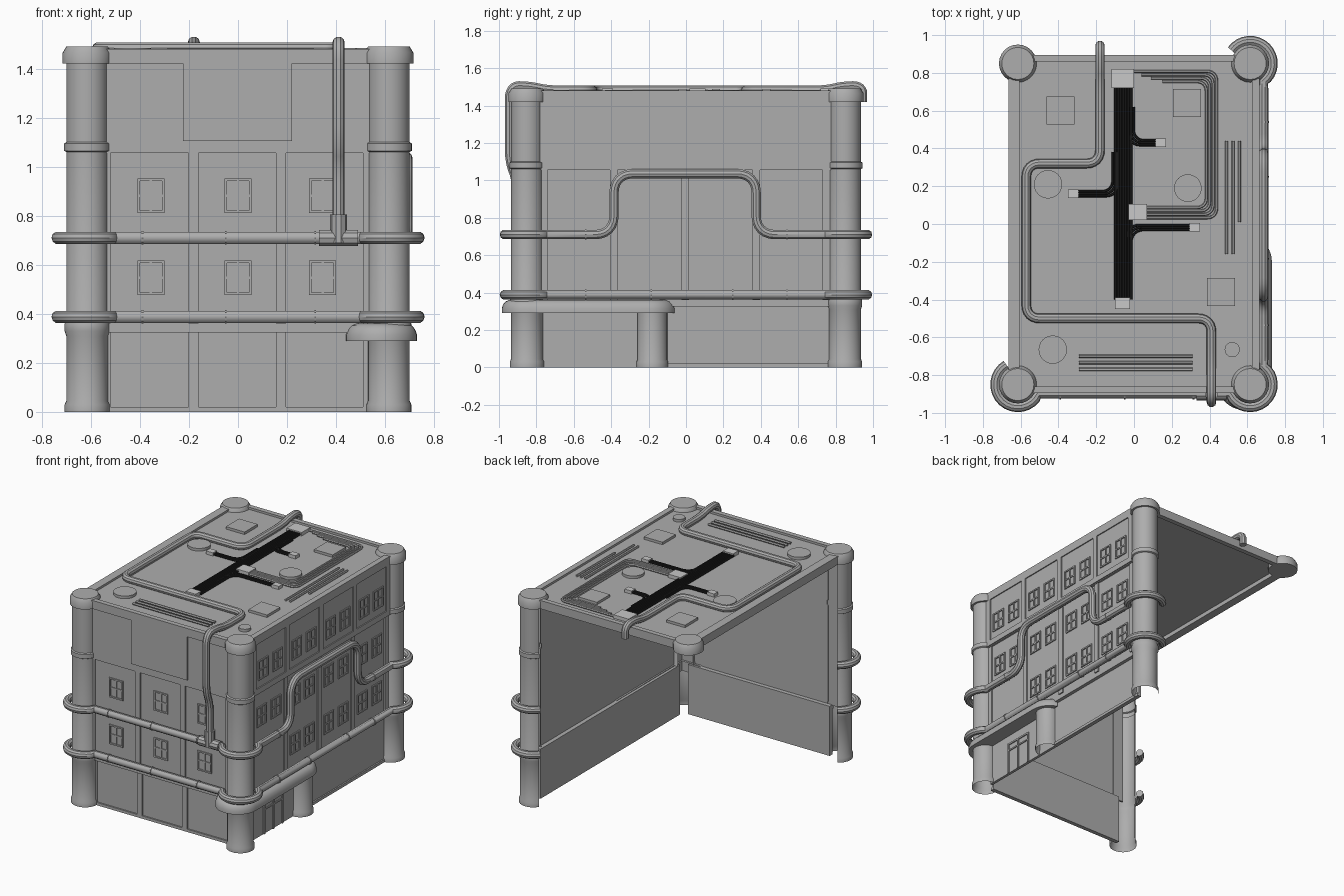
import bpy, bmesh, math
from mathutils import Vector, Matrix

if "Cube" in bpy.data.objects:
    bpy.data.objects.remove(bpy.data.objects["Cube"])

def material(name, v):
    m = bpy.data.materials.new(name)
    m.diffuse_color = (v, v, v, 1)
    m.use_nodes = True
    m.node_tree.nodes["Principled BSDF"].inputs["Base Color"].default_value = m.diffuse_color
    return m

GREY = material("concrete grey", 0.42)
LIGHT = material("light grey", 0.58)
BLACK = material("cable black", 0.012)

def finish(ob, mat, smooth=True):
    ob.data.materials.clear()
    ob.data.materials.append(mat)
    if smooth:
        bpy.ops.object.select_all(action='DESELECT')
        ob.select_set(True)
        bpy.context.view_layer.objects.active = ob
        bpy.ops.object.shade_smooth_by_angle(angle=math.radians(35))
    return ob

def link(name, bm, mat, smooth=True):
    bmesh.ops.recalc_face_normals(bm, faces=bm.faces)
    me = bpy.data.meshes.new(name)
    bm.to_mesh(me)
    bm.free()
    ob = bpy.data.objects.new(name, me)
    bpy.context.collection.objects.link(ob)
    return finish(ob, mat, smooth)

def boxes(name, items, mat=GREY):
    """items: (x0, x1, y0, y1, z0, z1)"""
    bm = bmesh.new()
    for x0, x1, y0, y1, z0, z1 in items:
        m = Matrix.Translation(((x0 + x1) / 2, (y0 + y1) / 2, (z0 + z1) / 2)) @ \
            Matrix.Diagonal((abs(x1 - x0), abs(y1 - y0), z1 - z0, 1))
        bmesh.ops.create_cube(bm, size=1, matrix=m)
    return link(name, bm, mat, False)

def revolve(name, c, profile, a0=0, a1=360, n=24, mat=GREY):
    """Turn a (radius, z) profile about a vertical axis at c."""
    bm = bmesh.new()
    rows = []
    for i in range(n + 1):
        a = math.radians(a0 + (a1 - a0) * i / n)
        rows.append([bm.verts.new((c[0] + r * math.cos(a), c[1] + r * math.sin(a), z)) for r, z in profile])
    for p, q in zip(rows, rows[1:]):
        for k in range(len(profile) - 1):
            bm.faces.new((p[k], q[k], q[k + 1], p[k + 1]))
    bmesh.ops.remove_doubles(bm, verts=bm.verts, dist=1e-5)
    return link(name, bm, mat)

def fillet(pts, rad=0.07, n=6):
    pts = [Vector(p) for p in pts]
    out = [pts[0]]
    for a, b, c in zip(pts, pts[1:], pts[2:]):
        p = b + (a - b).normalized() * min(rad, (a - b).length * 0.48)
        q = b + (c - b).normalized() * min(rad, (c - b).length * 0.48)
        for i in range(n + 1):
            t = i / n
            # weight the corner so the bend is close to circular
            w = 0.83 * 2 * t * (1 - t)
            s = (1 - t) ** 2 + w + t * t
            out.append((p * (1 - t) ** 2 + b * w + q * t * t) / s)
    return out + [pts[-1]]

def tubes(name, paths, r, mat=GREY, res=3):
    cu = bpy.data.curves.new(name, 'CURVE')
    cu.dimensions = '3D'
    cu.bevel_depth = r
    cu.bevel_resolution = res
    cu.use_fill_caps = True
    for path in paths:
        s = cu.splines.new('POLY')
        s.points.add(len(path) - 1)
        for pt, p in zip(s.points, path):
            pt.co = (*p, 1)
    ob = bpy.data.objects.new(name, cu)
    bpy.context.collection.objects.link(ob)
    bpy.ops.object.select_all(action='DESELECT')
    ob.select_set(True)
    bpy.context.view_layer.objects.active = ob
    bpy.ops.object.convert(target='MESH')
    return finish(bpy.context.object, mat)

def arc(c, r, a0, a1, z, n=16):
    return [Vector((c[0] + r * math.cos(math.radians(a0 + (a1 - a0) * i / n)),
                    c[1] + r * math.sin(math.radians(a0 + (a1 - a0) * i / n)), z)) for i in range(n + 1)]

# wall mappings: u along the wall, d outward distance
def front(u0, u1, z0, z1, d0, d1):
    return (u0, u1, -d1, -d0, z0, z1)
def side(u0, u1, z0, z1, d0, d1):
    d0, d1 = d0 - 0.225, d1 - 0.225
    return (d0, d1, u0, u1, z0, z1)

def window(wall, u, z, d, w=0.11, h=0.14):
    t, o = 0.010, d + 0.008
    a, b, e, f = u - w / 2, u + w / 2, z - h / 2, z + h / 2
    return [wall(a, a + t, e, f, d, o), wall(b - t, b, e, f, d, o),
            wall(a + t, b - t, e, e + t, d, o), wall(a + t, b - t, f - t, f, d, o),
            wall(u - t / 2, u + t / 2, e + t, f - t, d, o - 0.002),
            wall(a + t, b - t, z - t / 2, z + t / 2, d, o - 0.002)]

# front wall: ground, middle and top storeys with raised strips
F = [front(-0.56, 0.56, 0, 0.355, 0.825, 0.845),
     front(-0.62, 0.645, 0.35, 1.06, 0.855, 0.868),
     front(-0.62, 0.645, 1.055, 1.44, 0.855, 0.882),
     front(-0.225, 0.22, 1.105, 1.42, 0.882, 0.89),
     front(-0.56, 0.56, 1.42, 1.45, 0.882, 0.893),
     front(-0.56, 0.56, 0.325, 0.355, 0.845, 0.87),
     front(-0.56, 0.56, 0, 0.02, 0.845, 0.855)]
for u in (-0.54, -0.182, 0.175, 0.53):
    F.append(front(u - 0.02, u + 0.02, 0.02, 0.33, 0.845, 0.855))
    F.append(front(u - 0.02, u + 0.02, 0.36, 1.055, 0.868, 0.877))
boxes("front_wall", F)
boxes("front_windows", [b for u in (-0.355, 0, 0.345) for z in (0.547, 0.882)
                        for b in window(front, u, z, 0.868)])

# right wall
S = [side(-0.79, 0.79, 0, 0.355, 0.825, 0.845),
     side(-0.868, 0.85, 0.35, 1.06, 0.855, 0.868),
     side(-0.868, 0.85, 1.055, 1.44, 0.855, 0.882),
     side(-0.79, 0.79, 1.42, 1.45, 0.882, 0.89),
     side(-0.79, 0.79, 1.06, 1.10, 0.882, 0.89),
     side(-0.1, 0.79, 0.325, 0.355, 0.845, 0.87),
     side(-0.1, 0.79, 0, 0.02, 0.845, 0.855)]
for u in (-0.76, -0.385, -0.005, 0.375, 0.75):
    S.append(side(u - 0.02, u + 0.02, 0.36, 1.055, 0.868, 0.877))
    S.append(side(u - 0.02, u + 0.02, 1.10, 1.42, 0.882, 0.89))
boxes("right_wall", S)
W = []
for i, c in enumerate((-0.575, -0.197, 0.185, 0.565)):
    for u in (c - 0.081, c + 0.081):
        for z, d in ((0.54, 0.868), (0.88, 0.868), (1.222, 0.882)):
            if i or z > 0.6:
                W += window(side, u, z, d)
boxes("right_windows", W)

# double door under the canopy
D = [side(a, a + 0.012, 0, 0.23, 0.845, 0.853) for a in (-0.60, -0.496, -0.392)]
D += [side(-0.60, -0.38, 0.218, 0.23, 0.845, 0.853), side(-0.60, -0.38, 0.17, 0.18, 0.845, 0.852)]
boxes("entrance_door", D)

# corner columns: open shells facing outward, with full caps
X, Y = 0.615, 0.85
shaft = [(0.092, 0), (0.092, 0.03), (0.085, 0.045), (0.085, 0.31), (0.092, 0.33), (0.092, 0.36),
         (0.085, 0.375), (0.085, 1.06), (0.094, 1.065), (0.094, 1.095), (0.085, 1.10), (0.085, 1.43)]
cap = [(0, 1.42), (0.1, 1.42), (0.1, 1.465), (0.085, 1.49), (0, 1.49)]
revolve("front_left_column", (-X, -Y), shaft, 120, 360)
revolve("front_right_column", (X, -Y), shaft, 170, 460)
revolve("back_right_column", (X, Y), shaft, -90, 150)
for nm, sx, sy in (("front_left", -1, -1), ("front_right", 1, -1), ("back_right", 1, 1), ("back_left", -1, 1)):
    revolve(nm + "_column_cap", (sx * X, sy * Y), cap)

# entrance pilaster and rounded canopy
revolve("entrance_pilaster", (0.62, -0.18), [(0.085, 0), (0.085, 0.03), (0.08, 0.04), (0.08, 0.3)], -90, 90, 14)
bm = bmesh.new()
rings = []
for r, z in ((0.145, 0.29), (0.145, 0.315), (0.137, 0.337), (0.125, 0.352), (0.105, 0.36)):
    pts = [Vector((0.62, -0.84, z))] + arc((0.585, -0.84), r, 180, 360, z) + arc((0.585, -0.2), r, 0, 72, z, 8)
    rings.append([bm.verts.new(p) for p in pts])
for p, q in zip(rings, rings[1:]):
    for i in range(len(p)):
        j = (i + 1) % len(p)
        bm.faces.new((p[i], p[j], q[j], q[i]))
bm.faces.new(rings[0])
bm.faces.new(rings[-1])
link("entrance_canopy", bm, GREY)

# roof plate and parapet rim
R = 1.465
boxes("roof", [(-0.65, 0.65, -0.885, 0.885, 1.45, R)])
boxes("parapet", [(-0.665, -0.605, -0.895, 0.895, 1.42, 1.48), (0.625, 0.665, -0.895, 0.895, 1.42, 1.48),
                  (-0.605, 0.625, -0.895, -0.86, 1.42, 1.48), (-0.605, 0.625, 0.86, 0.895, 1.42, 1.48)])

# wrap-around wall pipes
def wrap(z, middle):
    return (arc((-X, -Y), 0.12, 120, 335, z) + arc((X, -Y), 0.12, 205, 414, z) + middle
            + arc((X, Y), 0.12, -54, 145, z))
PX = 0.686
bump = fillet([(PX, -0.7, 0.71), (PX, -0.385, 0.71), (PX, -0.385, 1.035),
               (PX, 0.375, 1.035), (PX, 0.375, 0.71), (PX, 0.7, 0.71)], 0.1)
tubes("lower_wall_pipe", [wrap(0.388, [])], 0.026)
tubes("upper_wall_pipe", [wrap(0.71, bump)], 0.026)
clamps = [[(u - 0.004, -0.9, z), (u + 0.004, -0.9, z)] for u in (-0.39, -0.05, 0.315) for z in (0.388, 0.71)]
clamps += [[(PX, u - 0.004, 0.388), (PX, u + 0.004, 0.388)] for u in (-0.535, -0.185, 0.25, 0.54)]
clamps += [[(PX, u - 0.004, 0.71), (PX, u + 0.004, 0.71)] for u in (-0.535, 0.54)]
tubes("pipe_clamps", clamps, 0.029)

# large pipe from the front tee over the roof and off the back edge
P = 1.483
tubes("roof_pipe", [fillet([(0.41, -0.905, 0.72), (0.41, -0.905, 1.0), (0.41, -0.945, 1.1), (0.41, -0.945, 1.506),
                            (0.41, -0.84, 1.506), (0.41, -0.74, P), (0.41, -0.5, P), (-0.57, -0.5, P),
                            (-0.57, 0.32, P), (-0.18, 0.32, P), (-0.18, 0.75, P), (-0.18, 0.84, 1.506),
                            (-0.18, 0.945, 1.506), (-0.18, 0.945, 1.42)])], 0.025)
tubes("pipe_tee", [[(0.41, -0.903, 0.69), (0.41, -0.903, 0.805)], [(0.33, -0.9, 0.71), (0.49, -0.9, 0.71)]], 0.034)

# black cable bundle with branches
Z = 1.474
tubes("cable_bundle", [[(-0.097 + 0.0135 * i, -0.4, Z), (-0.097 + 0.0135 * i, 0.74, Z)] for i in range(7)],
      0.0085, BLACK, 1)
B = []
for o in (-0.012, 0, 0.012):
    B += [fillet([(-0.015 + o, 0.62, Z), (-0.015 + o, 0.43 + o, Z), (0.12, 0.43 + o, Z)], 0.06),
          fillet([(-0.1 + o, 0.38, Z), (-0.1 + o, 0.16 - o, Z), (-0.3, 0.16 - o, Z)], 0.06),
          fillet([(-0.028 + o, -0.2, Z), (-0.028 + o, -0.018 - o, Z), (0.3, -0.018 - o, Z)], 0.07)]
tubes("cable_branches", B, 0.007, BLACK, 1)
boxes("cable_connectors", [(-0.12, 0, 0.72, 0.82, R, 1.49), (-0.1, -0.02, -0.45, -0.39, R, 1.49),
                           (0.115, 0.17, 0.408, 0.452, R, 1.488), (-0.35, -0.295, 0.138, 0.182, R, 1.488),
                           (0.295, 0.35, -0.04, 0.004, R, 1.488), (-0.03, 0.07, 0.02, 0.105, R, 1.49)], LIGHT)

# thin roof pipes
tubes("looped_conduits", [fillet([(s, 0.808 - 0.018 * i, Z), (0.437 - 0.018 * i, 0.808 - 0.018 * i, Z),
                                  (0.437 - 0.018 * i, 0.033 + 0.018 * i, Z), (0.06, 0.033 + 0.018 * i, Z)], 0.05)
                          for i, s in enumerate((0.0, 0.04, 0.09, 0.15))], 0.008, GREY, 1)
tubes("side_conduits", [[(x, y, Z), (x, 0.44, Z)] for x, y in ((0.49, -0.16), (0.525, -0.16), (0.558, 0.01))],
      0.008, GREY, 1)
tubes("front_conduits", [[(-0.29, y, Z), (0.31, y, Z)] for y in (-0.7, -0.735, -0.77)], 0.009, GREY, 1)

# roof hatches and round vents
boxes("roof_hatches", [(x - 0.074, x + 0.074, y - 0.074, y + 0.074, R, 1.483)
                       for x, y in ((-0.39, 0.6), (0.28, 0.64), (0.46, -0.36))])
for x, y, r in ((-0.455, 0.21, 0.075), (0.285, 0.19, 0.073), (-0.43, -0.665, 0.075), (0.52, -0.665, 0.04)):
    revolve("roof_vent", (x, y), [(r, R), (r, 1.484), (0, 1.484)])
